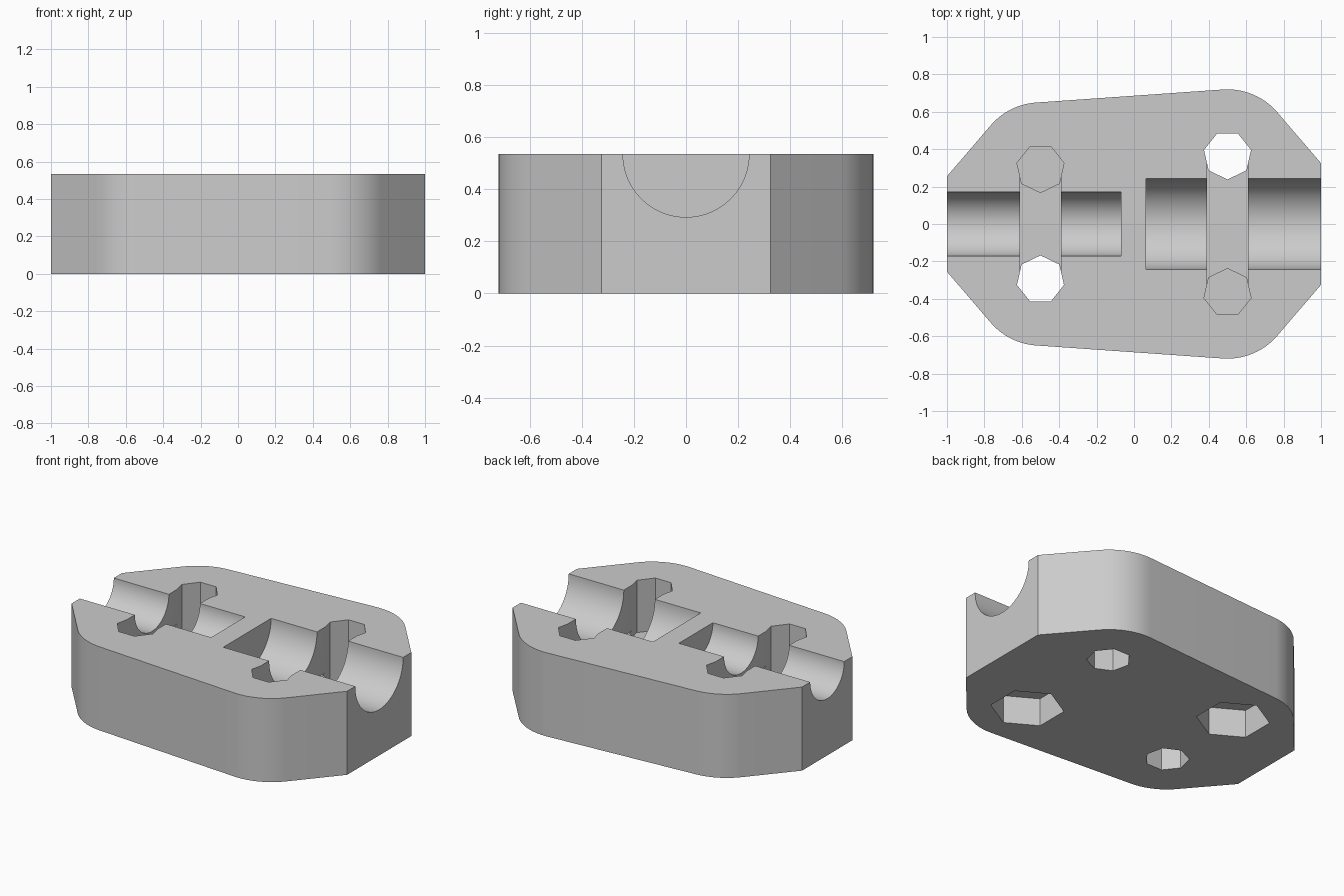
import bpy, bmesh
from math import cos, sin, pi, radians
from mathutils import Matrix

cube = bpy.data.objects.get("Cube")
if cube:
    bpy.data.objects.remove(cube, do_unlink=True)

H = 0.535            # block height
SLOT_HALF = 0.11     # half width of the strap slots

grey = bpy.data.materials.new("light grey")
grey.use_nodes = True
colour = (0.6, 0.6, 0.6, 1)
grey.diffuse_color = colour
grey.node_tree.nodes["Principled BSDF"].inputs["Base Color"].default_value = colour


def prism(name, outline, z0, z1):
    """Extrude a counter-clockwise outline from z0 to z1."""
    bm = bmesh.new()
    face = bm.faces.new([bm.verts.new((x, y, z0)) for x, y in outline])
    ext = bmesh.ops.extrude_face_region(bm, geom=[face])
    top = [v for v in ext["geom"] if isinstance(v, bmesh.types.BMVert)]
    bmesh.ops.translate(bm, verts=top, vec=(0, 0, z1 - z0))
    bmesh.ops.recalc_face_normals(bm, faces=bm.faces)
    return finish(name, bm)


def finish(name, bm):
    mesh = bpy.data.meshes.new(name)
    bm.to_mesh(mesh)
    bm.free()
    mesh.materials.append(grey)
    obj = bpy.data.objects.new(name, mesh)
    bpy.context.collection.objects.link(obj)
    return obj


def polygon(cx, cy, r, sides, start):
    return [(cx + r * cos(start + 2 * pi * i / sides),
             cy + r * sin(start + 2 * pi * i / sides)) for i in range(sides)]


def arc(cx, cy, r, a0, a1, steps=14):
    angles = [radians(a0 + (a1 - a0) * i / steps) for i in range(steps + 1)]
    return [(cx + r * cos(a), cy + r * sin(a)) for a in angles]


def trough(name, x0, x1, r):
    """Cylinder along x whose axis lies in the top face."""
    bm = bmesh.new()
    place = Matrix.Translation(((x0 + x1) / 2, 0, H)) @ Matrix.Rotation(pi / 2, 4, "Y")
    bmesh.ops.create_cone(bm, cap_ends=True, segments=96, radius1=r, radius2=r,
                          depth=x1 - x0, matrix=place)
    return finish(name, bm)


# Block: rounded corners around the four bolt positions, flat ends
half = [(1, 0.325)] + arc(0.5, 0.37, 0.35, 40.7, 94) \
    + arc(-0.5, 0.30, 0.35, 94, 139.3) + [(-1, 0.255)]
block = prism("clamp_block", half + [(x, -y) for x, y in reversed(half)], 0, H)

# Grooves for the two rods
cutters = [trough("small_groove_cutter", -1.2, -0.07, 0.172),
           trough("large_groove_cutter", 0.065, 1.2, 0.242)]

# Per rod: cross slot, one through hole, one blind hole over a hex pocket
for label, x, y, r, through in (("small", -0.5, 0.297, 0.172, -1),
                                ("large", 0.5, 0.367, 0.242, 1)):
    slot = [(x - SLOT_HALF, -y), (x + SLOT_HALF, -y),
            (x + SLOT_HALF, y), (x - SLOT_HALF, y)]
    cutters.append(prism(label + "_slot_cutter", slot, H - r - 0.05, H + 0.1))
    for side in (-1, 1):
        hole = polygon(x, side * y, 0.129, 7, -side * pi / 2)
        floor = -0.1 if side == through else 0.2
        cutters.append(prism(label + "_hole_cutter", hole, floor, H + 0.1))
    pocket = polygon(x, -through * y, 0.215, 6, pi / 2)
    cutters.append(prism(label + "_hex_pocket_cutter", pocket, -0.1, 0.18))

for cutter in cutters:
    cutter.hide_render = True
    mod = block.modifiers.new(cutter.name, "BOOLEAN")
    mod.operation = "DIFFERENCE"
    mod.solver = "EXACT"
    mod.object = cutter

# Bake the cuts and drop the cutters
depsgraph = bpy.context.evaluated_depsgraph_get()
result = bpy.data.meshes.new_from_object(block.evaluated_get(depsgraph))
block.modifiers.clear()
block.data = result
result.materials.clear()
result.materials.append(grey)
for poly in result.polygons:
    poly.material_index = 0
for cutter in cutters:
    bpy.data.objects.remove(cutter, do_unlink=True)

bpy.ops.object.select_all(action="DESELECT")
block.select_set(True)
bpy.context.view_layer.objects.active = block
bpy.ops.object.shade_smooth_by_angle(angle=radians(30))
